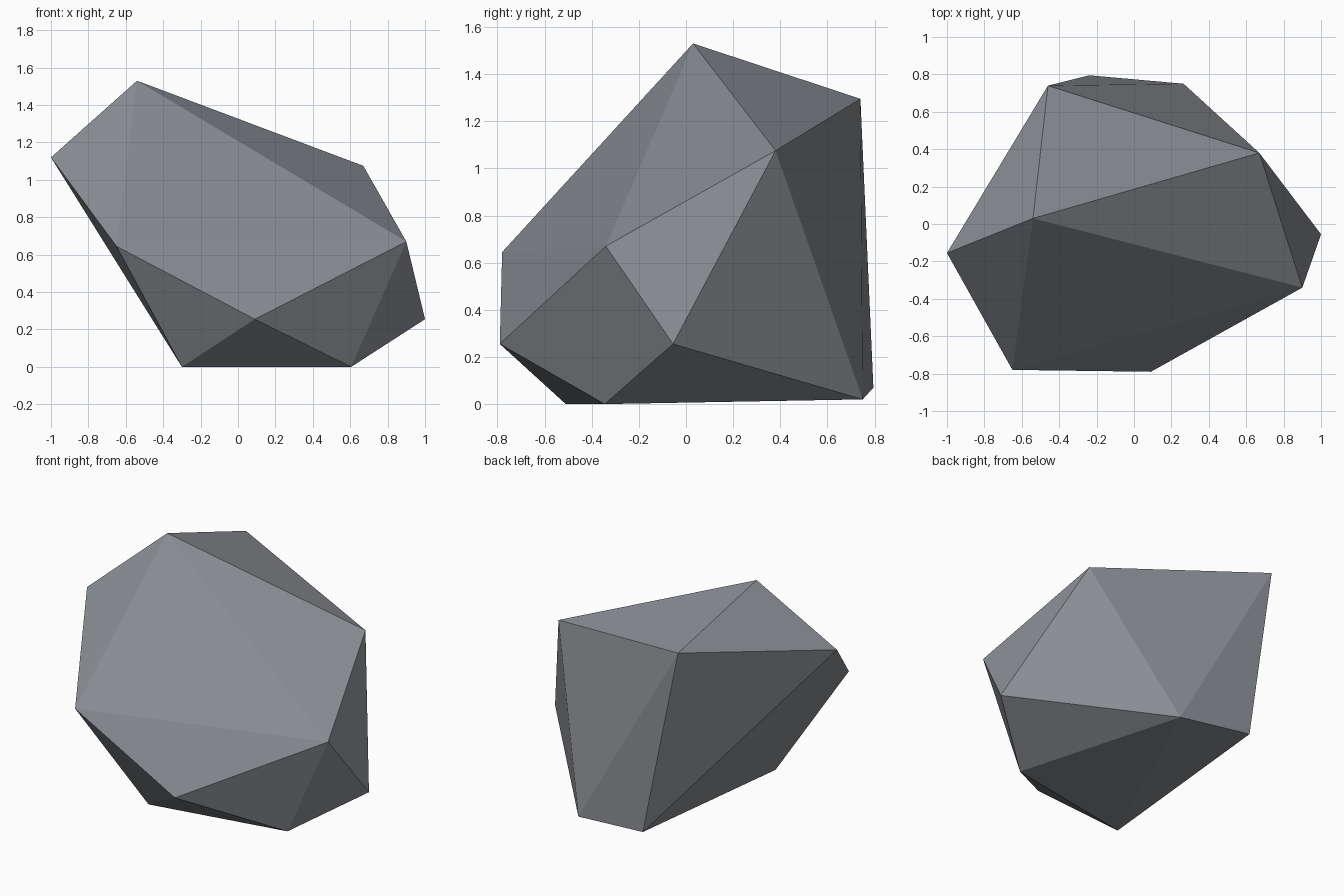
import bpy, bmesh

if "Cube" in bpy.data.objects:
    bpy.data.objects.remove(bpy.data.objects["Cube"])

# Corner points of the faceted boulder, by height
crown = [(-0.54, 0.03, 1.53), (-0.46, 0.74, 1.295), (-1.0, -0.155, 1.12), (0.67, 0.38, 1.075)]
waist = [(-0.65, -0.78, 0.645), (0.90, -0.34, 0.67), (0.09, -0.79, 0.255), (1.0, -0.055, 0.255)]
foot = [(-0.24, 0.795, 0.07), (0.265, 0.75, 0.02), (0.605, -0.345, 0.0), (-0.30, -0.51, 0.0)]

# Stone colour
stone = bpy.data.materials.new("grey stone")
stone.diffuse_color = (0.25, 0.265, 0.29, 1)
stone.use_nodes = True
stone.node_tree.nodes["Principled BSDF"].inputs["Base Color"].default_value = stone.diffuse_color

# Boulder: convex hull with flat facets
bm = bmesh.new()
for p in crown + waist + foot:
    bm.verts.new(p)
bmesh.ops.convex_hull(bm, input=bm.verts[:])
bmesh.ops.recalc_face_normals(bm, faces=bm.faces[:])
mesh = bpy.data.meshes.new("boulder")
bm.to_mesh(mesh)
bm.free()
mesh.materials.append(stone)
boulder = bpy.data.objects.new("boulder", mesh)
bpy.context.collection.objects.link(boulder)
